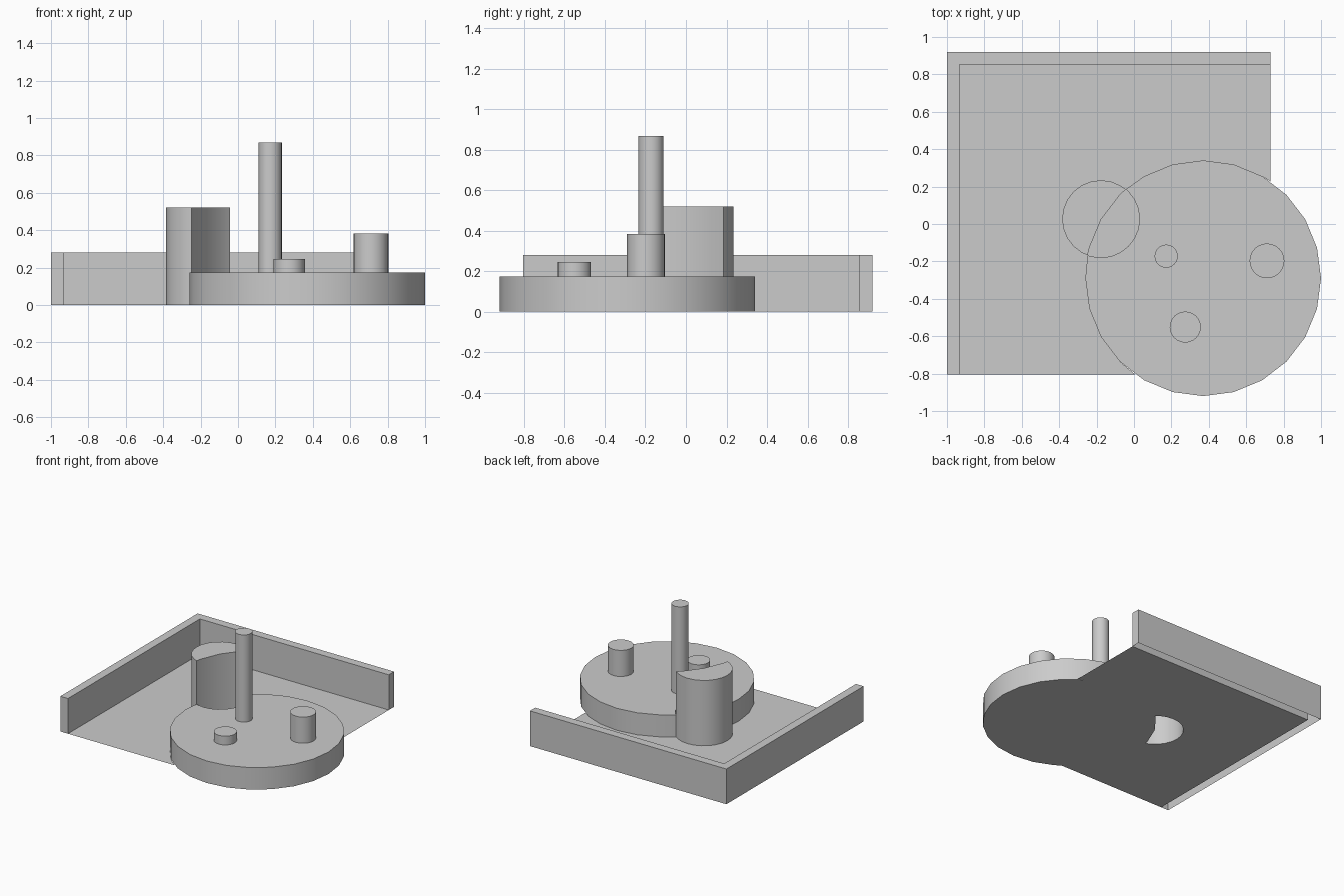
import bpy, bmesh
from math import sin, cos, acos, asin, atan2, radians, degrees, hypot, floor, ceil

if "Cube" in bpy.data.objects:
    bpy.data.objects.remove(bpy.data.objects["Cube"])

H_WALL, H_DISC, H_POST = 0.28, 0.175, 0.52
X0, X1, Y0, Y1, T = -1.0, 0.73, -0.805, 0.92, 0.067
D, R = (0.37, -0.29), 0.63          # disc centre, radius
P, r = (-0.177, 0.027), 0.207       # cut post centre, radius
STEP = 15                           # 24-sided circles


def arc(c, rad, a0, a1):
    """Points from a0 to a1 (degrees), with the 24-gon corners in between."""
    lo, hi = min(a0, a1), max(a0, a1)
    mids = [k * STEP for k in range(floor(lo / STEP), ceil(hi / STEP) + 1)
            if lo + 0.5 < k * STEP < hi - 0.5]
    angs = [lo] + mids + [hi]
    if a1 < a0:
        angs.reverse()
    return [(c[0] + rad * cos(radians(a)), c[1] + rad * sin(radians(a))) for a in angs]


def clean(pts):
    out = []
    for p in pts:
        if not out or hypot(p[0] - out[-1][0], p[1] - out[-1][1]) > 1e-4:
            out.append(p)
    if hypot(out[0][0] - out[-1][0], out[0][1] - out[-1][1]) < 1e-4:
        out.pop()
    return out


def prism(name, outline, z0, z1=None, bottom=True):
    """Flat face, or an upright prism with an optional bottom."""
    pts = clean(outline)
    bm = bmesh.new()
    low = [bm.verts.new((x, y, z0)) for x, y in pts]
    if z1 is None:
        bm.faces.new(low)
    else:
        top = [bm.verts.new((x, y, z1)) for x, y in pts]
        bm.faces.new(top)
        n = len(pts)
        for i in range(n):
            j = (i + 1) % n
            bm.faces.new((low[i], low[j], top[j], top[i]))
        if bottom:
            bm.faces.new(low[::-1])
    me = bpy.data.meshes.new(name)
    bm.to_mesh(me)
    bm.free()
    ob = bpy.data.objects.new(name, me)
    bpy.context.collection.objects.link(ob)
    bpy.ops.object.select_all(action='DESELECT')
    ob.select_set(True)
    bpy.context.view_layer.objects.active = ob
    bpy.ops.object.shade_smooth_by_angle(angle=radians(30))
    return ob


# where the disc and post circles cross
d = hypot(P[0] - D[0], P[1] - D[1])
phi = degrees(atan2(P[1] - D[1], P[0] - D[0]))
psi = phi - 180
al = degrees(acos((d * d + R * R - r * r) / (2 * d * R)))
be = degrees(acos((d * d + r * r - R * R) / (2 * d * r)))
post_out = arc(P, r, psi + be, psi - be + 360)   # upper tip to lower tip
post_in = arc(P, r, psi - be, psi + be)          # lower tip to upper tip
disc_in = arc(D, R, phi - al, phi + al)          # upper tip to lower tip

# L-shaped wall, open underneath
prism("corner_wall", [(X0, Y0), (X0 + T, Y0), (X0 + T, Y1 - T), (X1, Y1 - T),
                      (X1, Y1), (X0, Y1)], 0, H_WALL, bottom=False)

# floor sheet around the disc and post
a_front = 180 - degrees(asin((Y0 - D[1]) / R))
a_right = degrees(acos((X1 - D[0]) / R))
prism("floor", [(X0 + T, Y0)] + arc(D, R, a_front, phi + al) + post_out[::-1]
      + arc(D, R, phi - al, a_right) + [(X1, Y1 - T), (X0 + T, Y1 - T)], 0)

# round platform with a notch, and the notch floor
prism("disc", arc(D, R, phi + al, phi - al + 360) + post_in[::-1], 0, H_DISC)
prism("notch_floor", post_in + disc_in, 0)

# crescent post, open underneath
prism("crescent_post", post_out + disc_in[::-1], 0, H_POST, bottom=False)

# pegs on the disc
for name, c, rad, h in (("tall_peg", (0.172, -0.172), 0.062, 0.868),
                        ("medium_peg", (0.711, -0.197), 0.093, 0.383),
                        ("short_peg", (0.274, -0.551), 0.083, 0.245)):
    prism(name, arc(c, rad, 0, 360), H_DISC, h, bottom=False)
